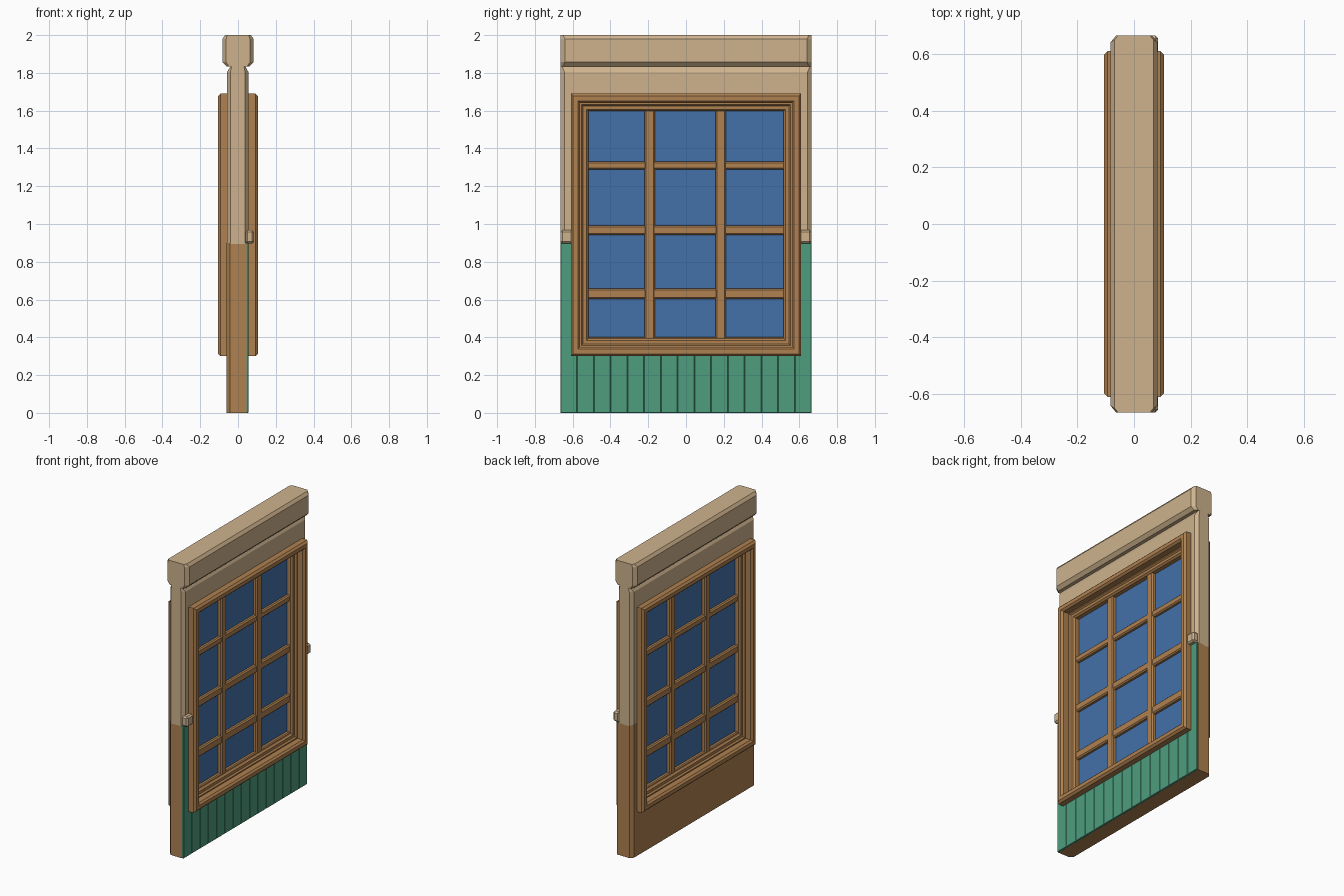
import bpy, bmesh
from mathutils import Vector

if "Cube" in bpy.data.objects:
    bpy.data.objects.remove(bpy.data.objects["Cube"])


def material(name, rgb):
    m = bpy.data.materials.new(name)
    m.diffuse_color = (*rgb, 1)
    m.use_nodes = True
    m.node_tree.nodes["Principled BSDF"].inputs["Base Color"].default_value = m.diffuse_color
    return m


CREAM = material("cream plaster", (0.62, 0.45, 0.27))
WOOD = material("warm wood", (0.43, 0.22, 0.08))
GREEN = material("green paint", (0.075, 0.34, 0.21))
BLUE = material("blue glass", (0.058, 0.165, 0.40))


def finish(name, bm, mat):
    bmesh.ops.recalc_face_normals(bm, faces=bm.faces)
    me = bpy.data.meshes.new(name)
    bm.to_mesh(me)
    bm.free()
    me.materials.append(mat)
    ob = bpy.data.objects.new(name, me)
    bpy.context.collection.objects.link(ob)
    return ob


def box(name, lo, hi, mat, bevel=0.0):
    """Box between two corners, optionally chamfered."""
    bm = bmesh.new()
    bmesh.ops.create_cube(bm, size=1)
    lo, hi = Vector(lo), Vector(hi)
    for v in bm.verts:
        v.co = Vector([(lo[i] + hi[i]) / 2 + v.co[i] * (hi[i] - lo[i]) for i in range(3)])
    if bevel:
        bmesh.ops.bevel(bm, geom=bm.edges[:], offset=bevel, segments=1, affect='EDGES')
    return finish(name, bm, mat)


def loft(name, rings, mat, hy=0.665):
    """Stack of horizontal sections: (z, x0, x1, left chamfer, right chamfer)."""
    bm = bmesh.new()
    loops = []
    for z, x0, x1, a, b in rings:
        pts = [(x0 + a, -hy), (x1 - b, -hy), (x1, -hy + b * 1.2), (x1, hy - b * 1.2),
               (x1 - b, hy), (x0 + a, hy), (x0, hy - a * 1.2), (x0, -hy + a * 1.2)]
        loops.append([bm.verts.new((x, y, z)) for x, y in pts])
    for l0, l1 in zip(loops, loops[1:]):
        for i in range(8):
            j = (i + 1) % 8
            bm.faces.new((l0[i], l0[j], l1[j], l1[i]))
    bm.faces.new(loops[0])
    bm.faces.new(loops[-1])
    return finish(name, bm, mat)


def ring(name, hy, z0, z1, profile, mat):
    """Mitred rectangular frame swept from a closed (inset, x) profile."""
    bm = bmesh.new()
    corners = []
    for sy, sz in ((-1, -1), (1, -1), (1, 1), (-1, 1)):
        corners.append([bm.verts.new((x, sy * (hy - d), z0 + d if sz < 0 else z1 - d))
                        for d, x in profile])
    n = len(profile)
    for c in range(4):
        a, b = corners[c], corners[(c + 1) % 4]
        for i in range(n):
            j = (i + 1) % n
            bm.faces.new((a[i], b[i], b[j], a[j]))
    return finish(name, bm, mat)


def both_sides(half):
    """Mirror a half profile to the other side of the wall."""
    return half + [(d, -x) for d, x in reversed(half)]


# Wall bodies, with the window opening cut out
upper = loft("upper_wall", [(0.895, -0.058, 0.055, 0.018, 0.018),
                            (1.805, -0.058, 0.055, 0.018, 0.018),
                            (1.842, -0.035, 0.035, 0.004, 0.004)], CREAM)
lower = loft("lower_wall", [(0, -0.06, 0.045, 0.018, 0.0005),
                            (0.90, -0.06, 0.045, 0.018, 0.0005)], WOOD)
cutter = box("window_cutter", (-0.3, -0.58, 0.33), (0.3, 0.58, 1.66), WOOD)
cutter.hide_render = True
cutter.display_type = 'WIRE'
for wall in (upper, lower):
    mod = wall.modifiers.new("opening", 'BOOLEAN')
    mod.operation = 'DIFFERENCE'
    mod.solver = 'EXACT'
    mod.object = cutter

# Top beam
loft("top_beam", [(1.835, -0.062, 0.062, 0.014, 0.014),
                  (1.857, -0.083, 0.083, 0.02, 0.02),
                  (1.98, -0.083, 0.083, 0.02, 0.02),
                  (2.0, -0.068, 0.068, 0.012, 0.012)], CREAM)

# Painted planks; only the two end planks rise beside the window
N = 15
w = 1.33 / N
for i in range(N):
    y = -0.665 + i * w
    top = 0.90 if i in (0, N - 1) else 0.33
    box("plank", (0.043, y, 0), (0.056, y + w, top), GREEN, 0.0025)

# Short rail pieces on each side of the window
for s in (-1, 1):
    ys = sorted((s * 0.665, s * 0.595))
    box("rail", (0.04, ys[0], 0.897), (0.085, ys[1], 0.967), CREAM, 0.01)

# Outer window frame and inner sash
ring("window_frame", 0.61, 0.30, 1.69,
     both_sides([(0, 0.093), (0.013, 0.106), (0.038, 0.106), (0.05, 0.094)]), WOOD)
ring("window_sash", 0.565, 0.345, 1.645,
     both_sides([(0, 0.055), (0.012, 0.055), (0.02, 0.045), (0.038, 0.045), (0.048, 0.033)]), WOOD)

# Glass and glazing bars
box("glass", (-0.006, -0.535, 0.37), (0.006, 0.535, 1.615), BLUE)
for y in (-0.193, 0.184):
    box("upright_bar", (-0.032, y - 0.028, 0.38), (0.032, y + 0.028, 1.61), WOOD, 0.008)
for z, h in ((0.63, 0.028), (0.967, 0.026), (1.31, 0.022)):
    box("cross_bar", (-0.028, -0.53, z - h), (0.028, 0.53, z + h), WOOD, 0.008)
box("bottom_bar", (-0.028, -0.53, 0.375), (0.028, 0.53, 0.402), WOOD, 0.006)
